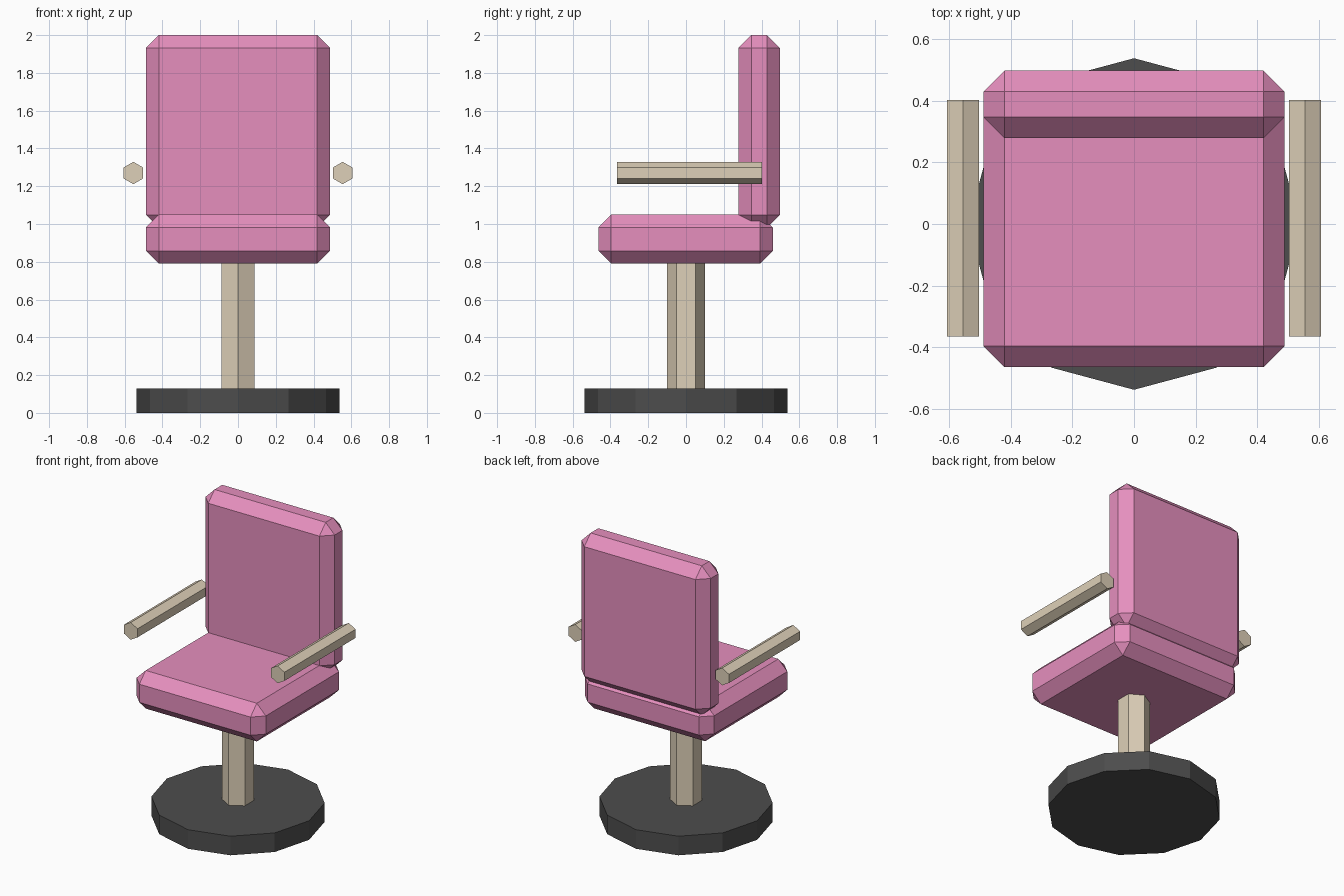
import bpy
import bmesh
import math
from mathutils import Matrix, Vector

cube = bpy.data.objects.get("Cube")
if cube:
    bpy.data.objects.remove(cube, do_unlink=True)


def make_material(name, rgb):
    mat = bpy.data.materials.new(name)
    mat.use_nodes = True
    color = (*rgb, 1.0)
    mat.diffuse_color = color
    mat.node_tree.nodes["Principled BSDF"].inputs["Base Color"].default_value = color
    return mat


def finish(name, bm, mat):
    mesh = bpy.data.meshes.new(name)
    bm.to_mesh(mesh)
    bm.free()
    mesh.materials.append(mat)
    obj = bpy.data.objects.new(name, mesh)
    bpy.context.collection.objects.link(obj)
    return obj


def cushion(name, low, high, chamfer, mat):
    """Box between two corners with flat chamfered edges."""
    low, high = Vector(low), Vector(high)
    bm = bmesh.new()
    place = Matrix.Translation((low + high) / 2) @ Matrix.Diagonal((*(high - low), 1))
    bmesh.ops.create_cube(bm, size=1, matrix=place)
    bmesh.ops.bevel(bm, geom=bm.edges[:], offset=chamfer, offset_type='OFFSET',
                    segments=1, affect='EDGES')
    return finish(name, bm, mat)


def prism(name, start, end, radius, sides, mat, spin=0.0):
    """Straight low-poly cylinder running from start to end."""
    start, end = Vector(start), Vector(end)
    axis = end - start
    place = (Matrix.Translation((start + end) / 2)
             @ axis.to_track_quat('Z', 'Y').to_matrix().to_4x4()
             @ Matrix.Rotation(spin, 4, 'Z'))
    bm = bmesh.new()
    bmesh.ops.create_cone(bm, cap_ends=True, segments=sides, radius1=radius,
                          radius2=radius, depth=axis.length, matrix=place)
    return finish(name, bm, mat)


pink = make_material("pink upholstery", (0.79, 0.275, 0.515))
beige = make_material("beige frame", (0.73, 0.63, 0.48))
grey = make_material("dark grey base", (0.074, 0.074, 0.074))

# Pedestal
prism("base", (0, 0, 0), (0, 0, 0.13), 0.537, 12, grey)
prism("column", (0, 0, 0.13), (0, 0, 0.82), 0.1, 6, beige)

# Upholstery
cushion("seat", (-0.487, -0.464, 0.79), (0.487, 0.46, 1.05), 0.068, pink)
cushion("backrest", (-0.487, 0.278, 0.98), (0.487, 0.497, 2.0), 0.068, pink)

# Armrests
for side, sign in (("left", 1), ("right", -1)):
    x = sign * 0.554
    prism(side + "_armrest", (x, -0.365, 1.27), (x, 0.402, 1.27), 0.059, 6, beige)
